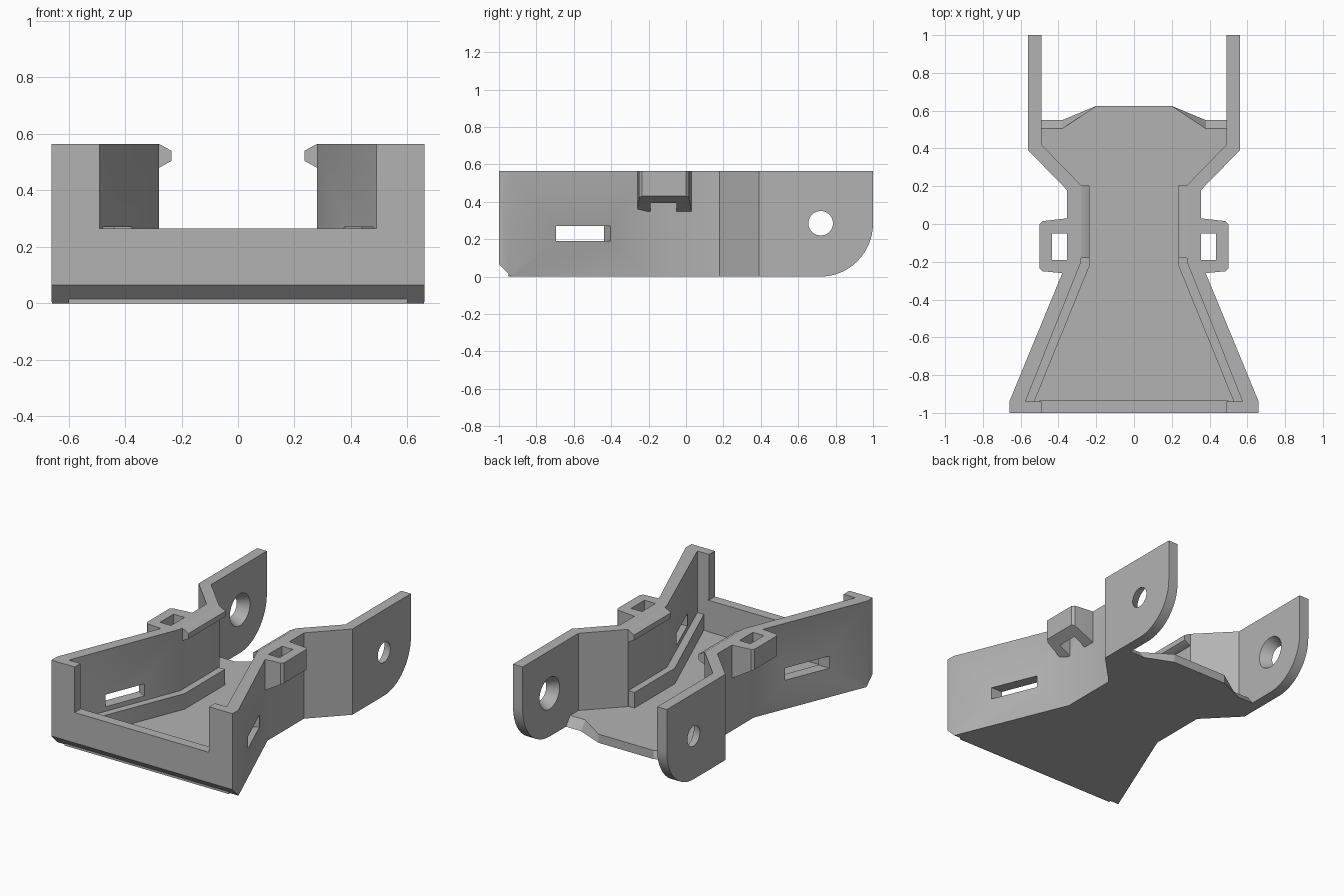
import bpy, bmesh, math
from mathutils import Matrix, Vector

cube = bpy.data.objects.get("Cube")
if cube:
    bpy.data.objects.remove(cube, do_unlink=True)

GREY = (0.45, 0.45, 0.45, 1)
mat = bpy.data.materials.new("plain grey")
mat.use_nodes = True
mat.diffuse_color = GREY
mat.node_tree.nodes["Principled BSDF"].inputs["Base Color"].default_value = GREY

HEIGHT, FLOOR, HINGE_Y, HINGE_Z = 0.565, 0.057, 0.72, 0.285


def new_object(name, bm):
    bmesh.ops.recalc_face_normals(bm, faces=bm.faces[:])
    mesh = bpy.data.meshes.new(name)
    bm.to_mesh(mesh)
    bm.free()
    mesh.materials.append(mat)
    obj = bpy.data.objects.new(name, mesh)
    bpy.context.collection.objects.link(obj)
    return obj


def prism(name, outline, axis, lo, hi, end_outline=None):
    """Extrude a 2D outline along an axis, optionally to a different end outline."""
    def place(p, t):
        co = list(p)
        co.insert("xyz".index(axis), t)
        return Vector(co)
    bm = bmesh.new()
    a = [bm.verts.new(place(p, lo)) for p in outline]
    b = [bm.verts.new(place(p, hi)) for p in (end_outline or outline)]
    bm.faces.new(a)
    bm.faces.new(b)
    n = len(a)
    for i in range(n):
        j = (i + 1) % n
        bm.faces.new((a[i], a[j], b[j], b[i]))
    return new_object(name, bm)


def box_outline(x0, x1, y0, y1):
    return [(x0, y0), (x1, y0), (x1, y1), (x0, y1)]


def activate(obj):
    bpy.ops.object.select_all(action='DESELECT')
    obj.select_set(True)
    bpy.context.view_layer.objects.active = obj


def cut(obj, *cutters):
    activate(obj)
    for c in cutters:
        mod = obj.modifiers.new("cut", 'BOOLEAN')
        mod.operation, mod.solver, mod.object = 'DIFFERENCE', 'EXACT', c
        bpy.ops.object.modifier_apply(modifier=mod.name)
        bpy.data.objects.remove(c, do_unlink=True)


def finish(obj, mirrored=True):
    activate(obj)
    if mirrored:
        mod = obj.modifiers.new("mirror", 'MIRROR')
        mod.use_mirror_merge = False
        bpy.ops.object.modifier_apply(modifier=mod.name)
    bpy.ops.object.shade_smooth_by_angle(angle=math.radians(30))


# Side walls: front flange, flared wall, narrow waist and rear hinge ear
wall = prism("side_walls", [
    (0.49, -1), (0.66, -1), (0.66, -0.94), (0.355, -0.2), (0.355, 0.18),
    (0.56, 0.39), (0.56, 1), (0.49, 1), (0.49, 0.42), (0.28, 0.205),
    (0.28, -0.2), (0.575, -0.94), (0.49, -0.94)], 'z', 0, HEIGHT)

# Rounded lower corner of the ear
arc = []
for i in range(17):
    t = math.pi / 2 * i / 16
    arc.append((HINGE_Y + 0.28 * math.sin(t), HINGE_Z - HINGE_Z * math.cos(t)))
ear_cutter = prism("ear_cutter", arc + [(1.1, HINGE_Z), (1.1, -0.1), (HINGE_Y, -0.1)],
                   'x', 0.4, 0.7)

# Countersunk hinge hole, wider inside
bm = bmesh.new()
bmesh.ops.create_cone(bm, cap_ends=True, segments=40, radius1=0.11, radius2=0.06, depth=0.09,
                      matrix=Matrix.Translation((0.525, HINGE_Y, HINGE_Z))
                      @ Matrix.Rotation(math.pi / 2, 4, 'Y'))
hole_cutter = new_object("hole_cutter", bm)

# Strap slot and lower front chamfer
slot_cutter = prism("slot_cutter", [(0.2, -0.695), (0.8, -0.695), (0.8, -0.21), (0.2, -0.534)],
                    'z', 0.19, 0.27)
chamfer_cutter = prism("chamfer_cutter", [(-1.1, 0.165), (-1.1, -0.1), (-0.835, -0.1)],
                       'x', 0.3, 0.8)
cut(wall, ear_cutter, hole_cutter, slot_cutter, chamfer_cutter)
finish(wall)

# Low front plate
front = prism("front_plate", [(-1, 0.065), (-0.935, 0), (-0.935, 0.265), (-1, 0.265)],
              'x', -0.5, 0.5)
finish(front, False)

# Floor with a bevelled rear edge beside the ears
sides = [(0.6, -0.95), (0.3, -0.2), (0.3, 0.2), (0.5, 0.41)]


def floor_outline(rear):
    half = sides + [(0.5, rear), (0.38, rear), (0.2, 0.625)]
    return half + [(-x, y) for x, y in reversed(half)]


floor = prism("floor", floor_outline(0.55), 'z', 0, FLOOR, floor_outline(0.505))
finish(floor, False)

# Ledges along the foot of the walls
ledge = prism("inner_ledges", [
    (0.53, -0.945), (0.235, -0.22), (0.235, 0.2), (0.3, 0.2), (0.3, -0.2), (0.6, -0.945)],
    'z', 0.03, 0.16)
finish(ledge)

# Retaining clips at the top of the waist
clip = prism("retaining_clips", [
    (0.3, 0.48), (0.28, 0.48), (0.235, 0.505), (0.235, 0.54), (0.28, HEIGHT), (0.3, HEIGHT)],
    'y', -0.18, 0.205)
finish(clip)

# Outer loops with sloping undersides
loop = prism("outer_loops", [
    (0.33, 0.03), (0.355, 0.03), (0.485, 0.015), (0.5, 0), (0.5, -0.235),
    (0.485, -0.25), (0.36, -0.262), (0.33, -0.262)], 'z', 0.3, HEIGHT)
slope_cutter = prism("slope_cutter", [(0.25, 0.285), (0.6, 0.49), (0.6, 0.2), (0.25, 0.2)],
                     'y', -0.4, 0.2)
opening_cutter = prism("opening_cutter", box_outline(0.355, 0.435, -0.19, -0.05), 'z', 0.2, 0.7)
cut(loop, slope_cutter, opening_cutter)
finish(loop)
